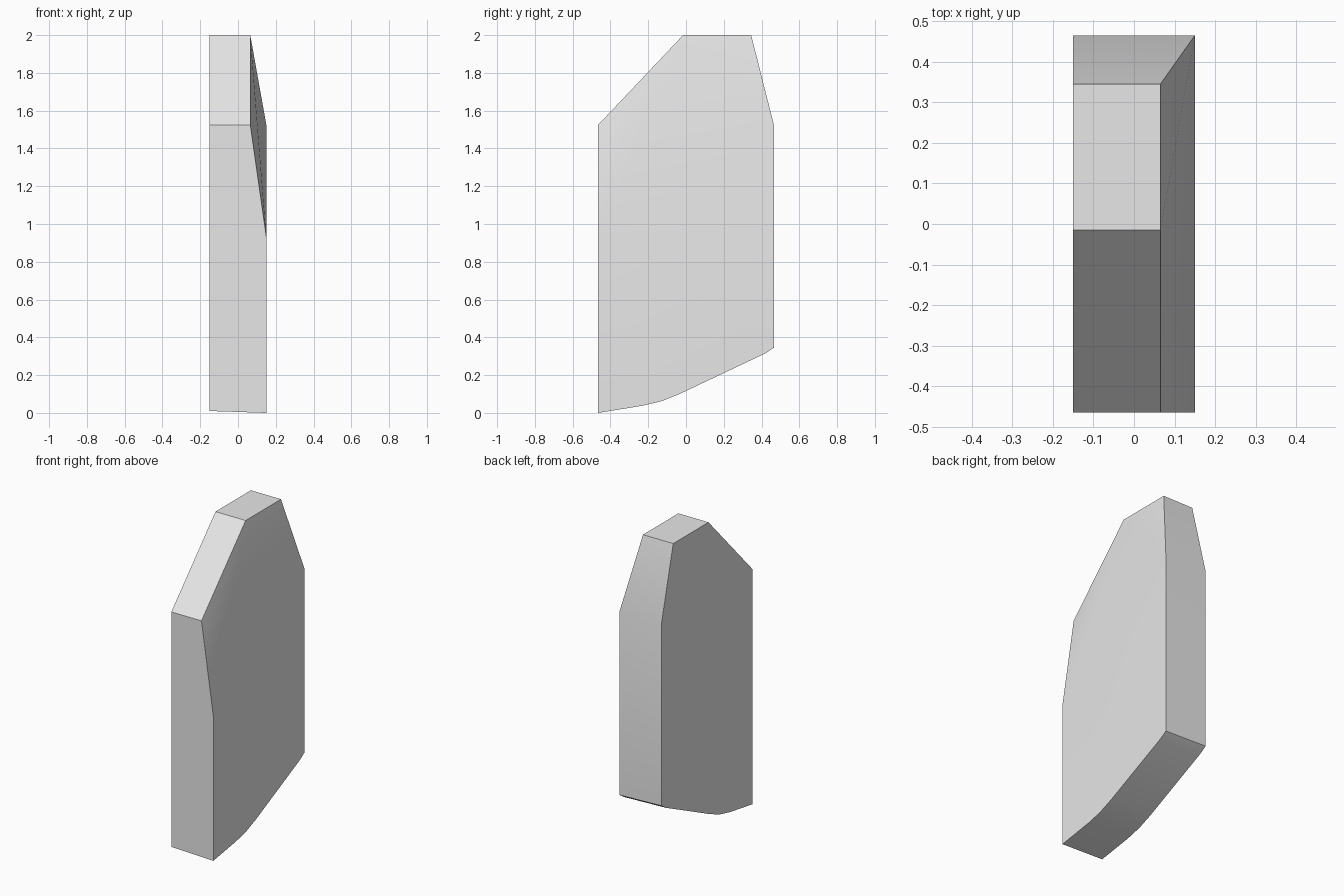
import bpy
import bmesh
import math

cube = bpy.data.objects.get("Cube")
if cube:
    bpy.data.objects.remove(cube, do_unlink=True)

# Plain grey material
grey = bpy.data.materials.new("light_grey")
grey.use_nodes = True
colour = (0.8, 0.8, 0.8, 1)
grey.diffuse_color = colour
grey.node_tree.nodes["Principled BSDF"].inputs["Base Color"].default_value = colour

# Side outline as (y, z): curved underside, then the clipped upper part
HALF_X, CUT_X = 0.15, 0.065
underside = [(-0.465, 0), (-0.23, 0.038), (-0.13, 0.062), (-0.03, 0.102),
             (0.42, 0.315), (0.465, 0.345)]
upper = [(0.465, 1.525), (0.345, 2), (-0.015, 2), (-0.465, 1.525)]

bm = bmesh.new()


def row(x, points, lift=0):
    return [bm.verts.new((x, y, z + lift)) for y, z in points]


# The underside rises very slightly towards the flat side
flat_side = row(-HALF_X, underside, 0.01) + row(-HALF_X, upper)
low = row(HALF_X, underside)
back, = row(HALF_X, upper[:1])
front, = row(HALF_X, [(-0.465, 0.93)])
top_back, top_front, brow = row(CUT_X, upper[1:])

# Two broad sides
bm.faces.new(flat_side)
bm.faces.new(low + [back, front])

# Folded bevel on the upper edge of one side
for face in ((back, top_back, top_front), (back, top_front, front),
             (front, top_front, brow)):
    bm.faces.new(face)

# Rim all the way round
rim = low + [back, top_back, top_front, brow]
for i in range(len(rim) - 1):
    bm.faces.new((flat_side[i], flat_side[i + 1], rim[i + 1], rim[i]))
bm.faces.new((flat_side[-1], flat_side[0], low[0], front, brow))

bmesh.ops.recalc_face_normals(bm, faces=bm.faces[:])
mesh = bpy.data.meshes.new("bevelled_slab")
bm.to_mesh(mesh)
bm.free()
mesh.materials.append(grey)

slab = bpy.data.objects.new("bevelled_slab", mesh)
bpy.context.collection.objects.link(slab)
bpy.ops.object.select_all(action="DESELECT")
slab.select_set(True)
bpy.context.view_layer.objects.active = slab
bpy.ops.object.shade_smooth_by_angle(angle=math.radians(30))
